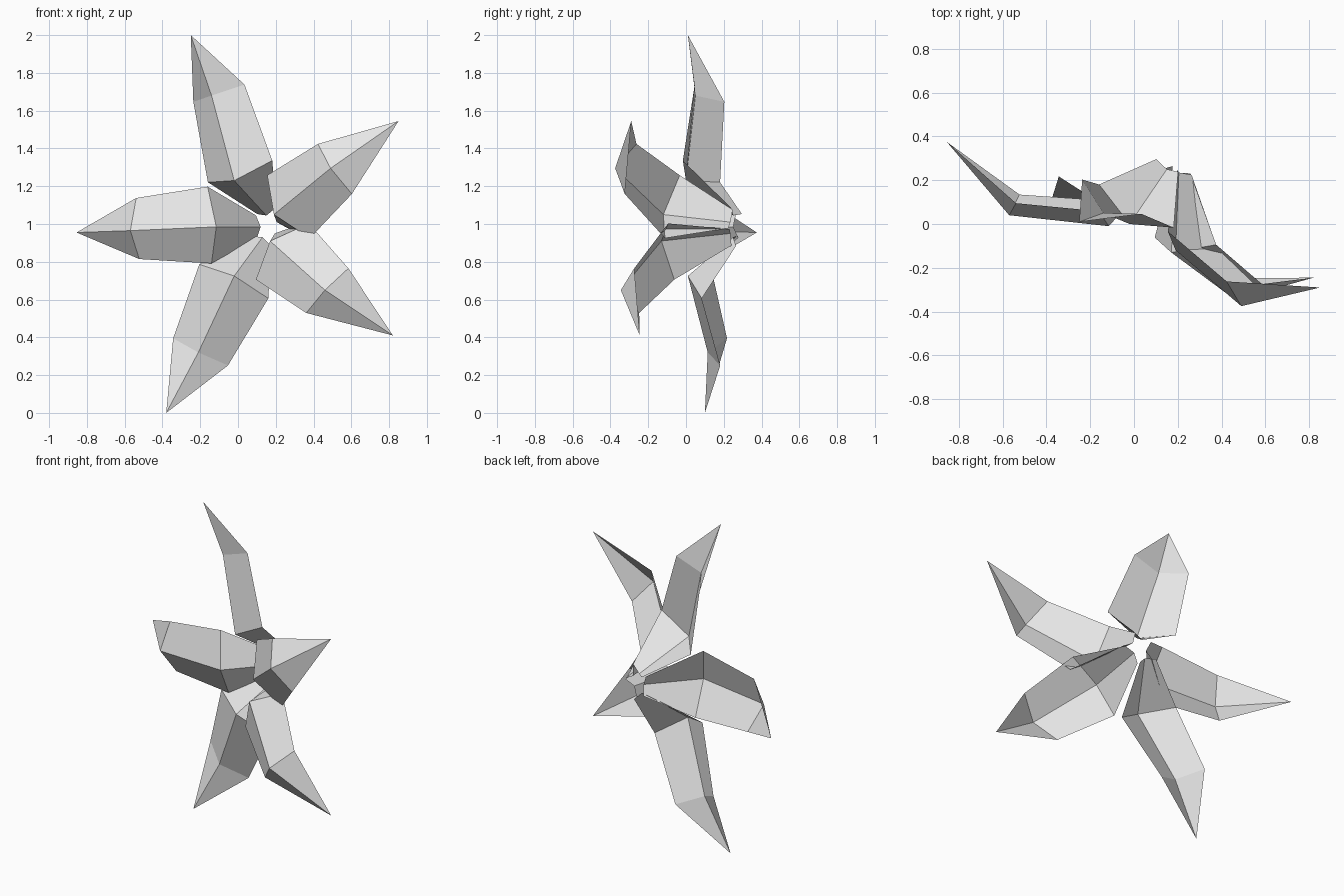
import bpy
import bmesh
from mathutils import Vector

default_cube = bpy.data.objects.get("Cube")
if default_cube:
    bpy.data.objects.remove(default_cube, do_unlink=True)

# One plain grey for the whole flower
grey = bpy.data.materials.new("light_grey")
grey.use_nodes = True
colour = (0.8, 0.8, 0.8, 1)
grey.diffuse_color = colour
grey.node_tree.nodes["Principled BSDF"].inputs["Base Color"].default_value = colour

# Half width and fold depth of a petal at its base, belly and shoulder
SECTIONS = [(0.06, 0.03), (0.205, 0.1), (0.163, 0.085)]


def make_petal(name, midrib, side):
    """Folded sheet: a midrib path with two edges swept backwards, closed at the tip."""
    rib = [Vector(point) for point in midrib]
    side = Vector(side).normalized()
    steps = [(end - start).normalized() for start, end in zip(rib, rib[1:])]
    bm = bmesh.new()

    # Cross-sections: edge, midrib, edge
    rows = []
    for i, (width, depth) in enumerate(SECTIONS):
        tangent = steps[i] + steps[max(i - 1, 0)]
        back = tangent.cross(side).normalized() * depth
        section = (rib[i] + back - side * width, rib[i], rib[i] + back + side * width)
        rows.append([bm.verts.new(point) for point in section])

    # Quads between the sections, triangles up to the tip
    tip = bm.verts.new(rib[-1])
    for lower, upper in zip(rows, rows[1:]):
        for j in range(2):
            bm.faces.new((lower[j], lower[j + 1], upper[j + 1], upper[j]))
    for j in range(2):
        bm.faces.new((rows[-1][j], rows[-1][j + 1], tip))

    mesh = bpy.data.meshes.new(name)
    bm.to_mesh(mesh)
    bm.free()
    mesh.materials.append(grey)
    petal = bpy.data.objects.new(name, mesh)
    bpy.context.collection.objects.link(petal)
    return petal


# Five petals, clockwise from the top: midrib from base to tip, then the side direction
make_petal("top_petal",
           midrib=[(0.15, 0.25, 1.045), (-0.02, 0, 1.23), (-0.14, 0.05, 1.68), (-0.25, 0.01, 2)],
           side=(0.83, -0.48, 0.28))
make_petal("upper_left_petal",
           midrib=[(0.205, 0.235, 1.01), (0.19, -0.12, 1.05), (0.49, -0.375, 1.295), (0.85, -0.29, 1.545)],
           side=(0.55, -0.19, -0.81))
make_petal("lower_left_petal",
           midrib=[(0.195, 0.235, 0.95), (0.17, -0.13, 0.91), (0.46, -0.345, 0.65), (0.82, -0.245, 0.41)],
           side=(-0.68, 0.08, -0.72))
make_petal("bottom_petal",
           midrib=[(0.13, 0.25, 0.93), (-0.02, 0.01, 0.725), (-0.21, 0.115, 0.32), (-0.38, 0.1, 0)],
           side=(-0.89, 0.11, 0.44))
make_petal("right_petal",
           midrib=[(0.12, 0.25, 0.985), (-0.115, -0.01, 0.985), (-0.57, 0.04, 0.965), (-0.855, 0.375, 0.955)],
           side=(-0.05, -0.12, 0.99))
